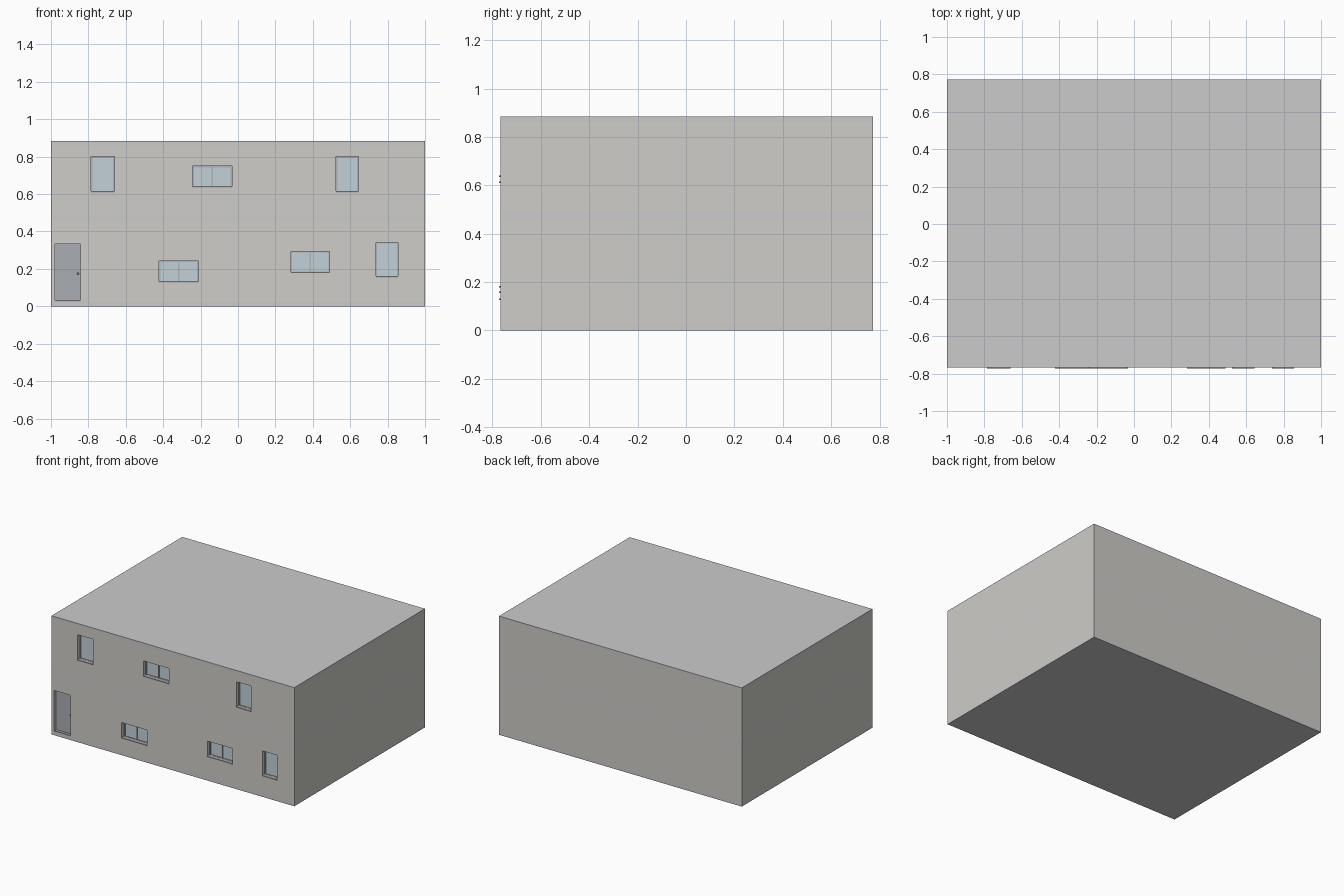
import bpy

if "Cube" in bpy.data.objects:
    bpy.data.objects.remove(bpy.data.objects["Cube"])

W, Y0, Y1 = 1.0, -0.766, 0.772      # half width, front face, back face
SLAB, MID, TOP = 0.023, 0.461, 0.861
WALL = 0.05


def material(name, rgb):
    m = bpy.data.materials.new(name)
    m.diffuse_color = (*rgb, 1)
    m.use_nodes = True
    m.node_tree.nodes["Principled BSDF"].inputs["Base Color"].default_value = m.diffuse_color
    return m


slab_mat = material("slab_grey", (0.56, 0.56, 0.55))
wall_mat = material("wall_grey", (0.62, 0.61, 0.58))
frame_mat = material("frame_grey", (0.42, 0.46, 0.48))
glass_mat = material("glass_blue", (0.55, 0.64, 0.69))
door_mat = material("door_grey", (0.40, 0.42, 0.45))
sill_mat = material("sill_grey", (0.36, 0.36, 0.36))


def box(name, x0, x1, y0, y1, z0, z1, mat=None):
    bpy.ops.mesh.primitive_cube_add(
        size=1, location=((x0 + x1) / 2, (y0 + y1) / 2, (z0 + z1) / 2))
    o = bpy.context.object
    o.name = name
    o.scale = (x1 - x0, y1 - y0, z1 - z0)
    bpy.ops.object.transform_apply(location=False, rotation=False, scale=True)
    if mat:
        o.data.materials.append(mat)
    return o


def cut(target, cutter):
    cutter.hide_render = True
    m = target.modifiers.new("opening", 'BOOLEAN')
    m.operation, m.solver, m.object = 'DIFFERENCE', 'EXACT', cutter
    bpy.context.view_layer.objects.active = target
    bpy.ops.object.modifier_apply(modifier=m.name)
    bpy.data.objects.remove(cutter, do_unlink=True)


# Floor, middle and roof slabs
for name, z in (("ground_slab", 0), ("middle_slab", MID), ("roof_slab", TOP)):
    box(name, -W, W, Y0, Y1, z, z + SLAB, slab_mat)

# Hollow wall ring for each storey
storeys = []
for name, z0, z1 in (("lower_walls", SLAB, MID), ("upper_walls", MID + SLAB, TOP)):
    walls = box(name, -W, W, Y0, Y1, z0, z1, wall_mat)
    cut(walls, box("cavity", -W + WALL, W - WALL, Y0 + WALL, Y1 - WALL,
                   z0 - 0.1, z1 + 0.1))
    storeys.append(walls)
lower, upper = storeys


def window(walls, x0, x1, z0, z1, double):
    cut(walls, box("opening", x0, x1, Y0 - 0.1, Y0 + WALL + 0.02, z0, z1))
    f, yf, yb = 0.007, Y0 + 0.025, Y0 + 0.045
    # frame
    box("window_frame_left", x0, x0 + f, yf, yb, z0, z1, frame_mat)
    box("window_frame_right", x1 - f, x1, yf, yb, z0, z1, frame_mat)
    box("window_frame_bottom", x0 + f, x1 - f, yf, yb, z0, z0 + f, frame_mat)
    box("window_frame_top", x0 + f, x1 - f, yf, yb, z1 - f, z1, frame_mat)
    if double:
        c = (x0 + x1) / 2
        box("window_mullion", c - f / 2, c + f / 2, yf, yb, z0 + f, z1 - f, frame_mat)
    # glass and sill
    box("window_glass", x0 + f, x1 - f, yf + 0.007, yb - 0.007, z0 + f, z1 - f, glass_mat)
    box("window_sill", x0, x1, Y0 - 0.006, yf, z0 - 0.001, z0 + 0.006, sill_mat)


# Tall single windows and wide double windows
window(upper, -0.785, -0.66, 0.61, 0.80, False)
window(upper, -0.243, -0.033, 0.635, 0.75, True)
window(upper, 0.525, 0.643, 0.61, 0.80, False)
window(lower, -0.422, -0.212, 0.127, 0.243, True)
window(lower, 0.283, 0.49, 0.178, 0.294, True)
window(lower, 0.737, 0.856, 0.156, 0.342, False)

# Door, threshold and knob
dx0, dx1, dz0, dz1 = -0.978, -0.842, 0.027, 0.333
cut(lower, box("opening", dx0, dx1, Y0 - 0.1, Y0 + 0.035, dz0, dz1))
box("door", dx0, dx1, Y0 + 0.022, Y0 + 0.035, dz0, dz1, door_mat)
box("door_threshold", dx0, dx1, Y0 - 0.001, Y0 + 0.022, dz0 - 0.001, dz0 + 0.007, sill_mat)
bpy.ops.mesh.primitive_uv_sphere_add(
    segments=16, ring_count=8, radius=0.006,
    location=(dx1 - 0.014, Y0 + 0.017, 0.175))
knob = bpy.context.object
knob.name = "door_knob"
knob.data.materials.append(sill_mat)
bpy.ops.object.shade_smooth()
